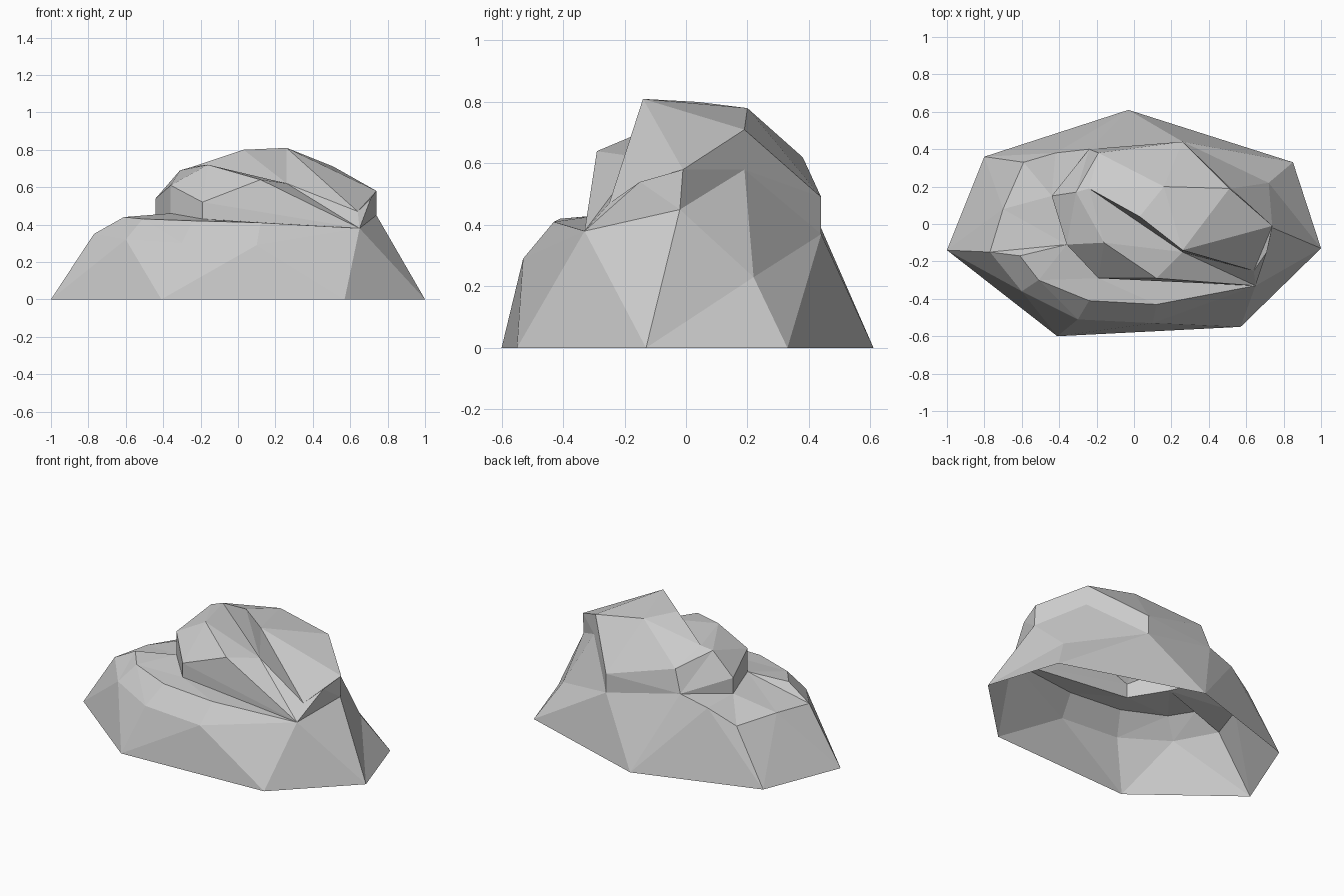
import bpy
import bmesh
from mathutils import Vector

default_cube = bpy.data.objects.get("Cube")
if default_cube:
    bpy.data.objects.remove(default_cube, do_unlink=True)

bm = bmesh.new()


def contour(*points):
    """Add the corners of one contour, given in hundredths of a unit."""
    return [bm.verts.new(Vector(p) / 100) for p in points]


def add_face(*corners):
    corners = list(dict.fromkeys(corners))
    if len(corners) == 3 and not bm.faces.get(corners):
        bm.faces.new(corners)


def bridge(a, b):
    """Fill between two contours, always taking the shorter diagonal."""
    i = j = 0
    while i < len(a) - 1 or j < len(b) - 1:
        step_a = (a[i + 1].co - b[j].co).length if i < len(a) - 1 else 99
        step_b = (b[j + 1].co - a[i].co).length if j < len(b) - 1 else 99
        if step_a < step_b:
            add_face(a[i], a[i + 1], b[j])
            i += 1
        else:
            add_face(a[i], b[j + 1], b[j])
            j += 1


# Ground outline
foot = contour((-100, -14, 0), (-41, -60, 0), (57, -55, 0), (100, -13, 0),
               (85, 33, 0), (-3, 61, 0), (-80, 36, 0))

# Shoulder above the ground outline, front then back
shoulder = contour((-77, -15, 35), (-60, -36, 32), (-30, -51, 30), (10, -53, 29))
tip, = contour((65, -33, 38))
side_low, bulge, back_low, heel = contour((74, -2, 45), (72, 22, 23),
                                          (26, 44, 37), (-24, 40, 48))
back_shelf = contour((-42, 38, 43), (-59, 33, 34), (-70, 8, 36))

# Rim of the front ledge, and the step that rises from the ledge
rim = contour((-61, -17, 44), (-51, -30, 43), (-24, -41, 42), (12, -43, 41))
step_low = contour((-44, 15, 44), (-36, -11, 46), (-19, -29, 43))
step_top = contour((-44, 15, 54), (-36, -11, 61), (-19, -29, 52))

# Slab on the step, and the groove behind it
slab = contour((-31, 17, 69), (-16, -10, 72), (12, -29, 64))
groove_start, groove_deep, groove_end = contour((-24, 19, 71), (26, -15, 62),
                                                (64, -25, 47))

# Crown
ridge, peak, crest = contour((3, 4, 80), (26, -14, 81), (16, 20, 78))
notch, = contour((52, 19, 58))
brow, cheek, corner = contour((71, -15, 54), (74, -1, 58), (51, 19, 71))
back_top, back_knob = contour((26, 44, 49), (-19, 38, 62))

# Skirt from the ground to the shoulder
bridge(foot + foot[:1],
       shoulder + [tip, side_low, bulge, back_low, heel] + back_shelf + shoulder[:1])
bridge([side_low, notch, back_low], [side_low, bulge, back_low])

# Ledge: bevelled rim, then floor
bridge(shoulder + [tip], rim + [tip])
bridge([heel] + back_shelf + shoulder[:1] + rim + [tip], [heel] + step_low + [tip])

# Upright walls around the upper mass
bridge([heel] + step_low + [tip], [heel] + step_top + [tip])
bridge([tip, side_low, notch, back_low, heel],
       [tip, brow, cheek, corner, back_top, back_knob, heel])

# Slab sides and top, and the groove wall
bridge([heel] + step_top + [tip], [back_knob] + slab + [tip])
bridge([back_knob] + slab + [tip],
       [back_knob, groove_start, groove_deep, groove_end, tip])
bridge([groove_start, groove_deep, groove_end],
       [groove_start, ridge, peak, groove_end])

# Crown faces
bridge([back_knob, crest, corner, cheek], [back_knob, groove_start, ridge, peak])
bridge([cheek, brow, tip], [peak, groove_end, tip])
bridge([back_knob, crest, corner], [back_knob, back_top, corner])

bmesh.ops.recalc_face_normals(bm, faces=bm.faces)
# Keep the open-bottomed shell facing outwards
if sum(f.normal.z * f.calc_area() for f in bm.faces) < 0:
    bmesh.ops.reverse_faces(bm, faces=bm.faces)
# Merge nearly flat neighbours into broad facets
bmesh.ops.dissolve_limit(bm, angle_limit=0.03, verts=bm.verts, edges=bm.edges)

mesh = bpy.data.meshes.new("rock")
bm.to_mesh(mesh)
bm.free()
rock = bpy.data.objects.new("rock", mesh)
bpy.context.scene.collection.objects.link(rock)

# Stone colour
stone = bpy.data.materials.new("light grey stone")
stone.use_nodes = True
grey = (0.6, 0.6, 0.6, 1)
stone.diffuse_color = grey
stone.node_tree.nodes["Principled BSDF"].inputs["Base Color"].default_value = grey
mesh.materials.append(stone)
